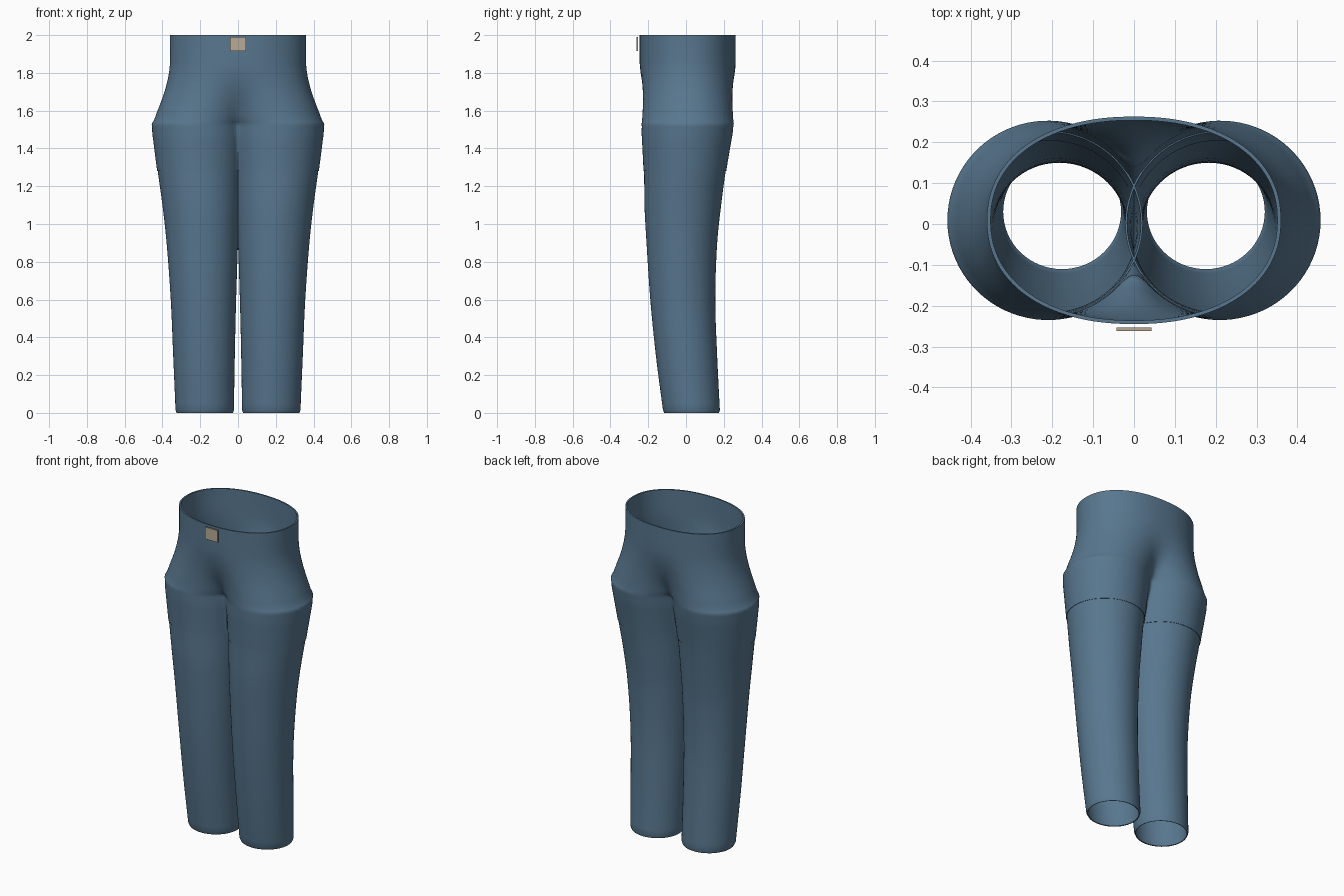
import bpy, bmesh
from math import sin, cos, pi, sqrt
from mathutils import Vector

cube = bpy.data.objects.get("Cube")
if cube:
    bpy.data.objects.remove(cube)


def material(name, rgb):
    m = bpy.data.materials.new(name)
    m.use_nodes = True
    colour = (*rgb, 1)
    m.diffuse_color = colour
    m.node_tree.nodes["Principled BSDF"].inputs["Base Color"].default_value = colour
    return m


denim = material("denim blue", (0.098, 0.185, 0.275))
tan = material("tan patch", (0.48, 0.41, 0.31))

# Leg sections: height, centre x, centre y, radius x, radius y
LEG = [Vector(row) for row in (
    (0.0, 0.176, 0.030, 0.154, 0.150),
    (0.3, 0.180, 0.003, 0.163, 0.162),
    (0.6, 0.183, -0.017, 0.173, 0.172),
    (0.9, 0.189, -0.022, 0.189, 0.187),
    (1.1, 0.196, -0.017, 0.204, 0.203),
    (1.28, 0.205, -0.006, 0.220, 0.216),
    (1.53, 0.211, 0.009, 0.246, 0.244))]


def section(z):
    """Smoothly interpolated leg section at a height."""
    z = min(max(z, 0), LEG[-1][0])
    i = max(k for k in range(len(LEG) - 1) if LEG[k][0] <= z)
    a, b = LEG[i], LEG[i + 1]
    before, after = LEG[max(i - 1, 0)], LEG[min(i + 2, len(LEG) - 1)]
    h = b[0] - a[0]
    t = (z - a[0]) / h
    ma = (b - before) * (h / (b[0] - before[0]))
    mb = (after - a) * (h / (after[0] - a[0]))
    return (a * (2 * t**3 - 3 * t**2 + 1) + ma * (t**3 - 2 * t**2 + t)
            + b * (3 * t**2 - 2 * t**3) + mb * (t**3 - t**2))


def loft(name, rings, thickness):
    """Skin open rings into a thin cloth shell."""
    bm = bmesh.new()
    loops = [[bm.verts.new(p) for p in ring] for ring in rings]
    n = len(loops[0])
    for low, high in zip(loops, loops[1:]):
        for i in range(n):
            j = (i + 1) % n
            bm.faces.new((low[i], low[j], high[j], high[i]))
    mesh = bpy.data.meshes.new(name)
    bm.to_mesh(mesh)
    bm.free()
    mesh.materials.append(denim)
    obj = bpy.data.objects.new(name, mesh)
    bpy.context.collection.objects.link(obj)
    shell = obj.modifiers.new("cloth thickness", "SOLIDIFY")
    shell.thickness = thickness
    shell.offset = -1
    bpy.ops.object.select_all(action="DESELECT")
    obj.select_set(True)
    bpy.context.view_layer.objects.active = obj
    bpy.ops.object.modifier_apply(modifier=shell.name)
    bpy.ops.object.shade_smooth_by_angle(angle=0.7)
    return obj


# Legs with a slightly turned-in hem
def leg_ring(z, side, inset=0.0, n=64):
    _, cx, cy, rx, ry = section(z)
    return [(side * cx + (rx - inset) * cos(2 * pi * i / n),
             cy + (ry - inset) * sin(2 * pi * i / n), z) for i in range(n)]


for name, side in (("left_leg", 1), ("right_leg", -1)):
    rings = [leg_ring(0, side, 0.005), leg_ring(0.015, side)]
    rings += [leg_ring(0.05 * k, side) for k in range(1, 27)]
    rings.append(leg_ring(1.42, side, 0.004))
    loft(name, rings, 0.005)


# Hips: two merged leg outlines that blend upward into an oval waist
def ray_to_ellipse(c, s, cx, rx, ry):
    a = (c / rx)**2 + (s / ry)**2
    b = c * cx / rx**2
    return (b + sqrt(b * b - a * ((cx / rx)**2 - 1))) / a


def hip_ring(z, waist, n=144):
    _, cx, cy, rx, ry = section(z)
    if z < 1.5:
        rx, ry = rx + 0.003, ry + 0.003
    soft = 0.04 + 0.3 * max(z - 1.4, 0)
    ring = []
    for i in range(n):
        c, s = cos(2 * pi * i / n), sin(2 * pi * i / n)
        r1 = ray_to_ellipse(c, s, cx, rx, ry)
        r2 = ray_to_ellipse(c, s, -cx, rx, ry)
        h = max(soft - abs(r1 - r2), 0) / soft
        legs = max(r1, r2) + h * h * soft / 4
        oval = (abs(c / 0.36)**2.2 + abs(s / 0.254)**2.2)**(-1 / 2.2)
        r = legs * (1 - waist) + oval * waist
        ring.append((r * c, cy + r * s, z))
    return ring


hip_levels = [(1.28 + 0.04 * k, 0) for k in range(6)]
hip_levels += [(1.515, 0), (1.53, 0), (1.54, 0.06), (1.55, 0.13), (1.58, 0.24),
               (1.61, 0.36), (1.65, 0.52), (1.69, 0.67), (1.73, 0.79),
               (1.77, 0.89), (1.81, 0.96), (1.85, 1), (1.92, 1), (2.0, 1)]
loft("hips_and_waist", [hip_ring(z, w) for z, w in hip_levels], 0.009)

# Small patch at the front of the waistband
bpy.ops.mesh.primitive_cube_add(size=1, location=(0, -0.258, 1.953))
patch = bpy.context.object
patch.name = "waist_patch"
patch.scale = (0.086, 0.009, 0.074)
bpy.ops.object.transform_apply(location=False, rotation=False, scale=True)
patch.data.materials.append(tan)
